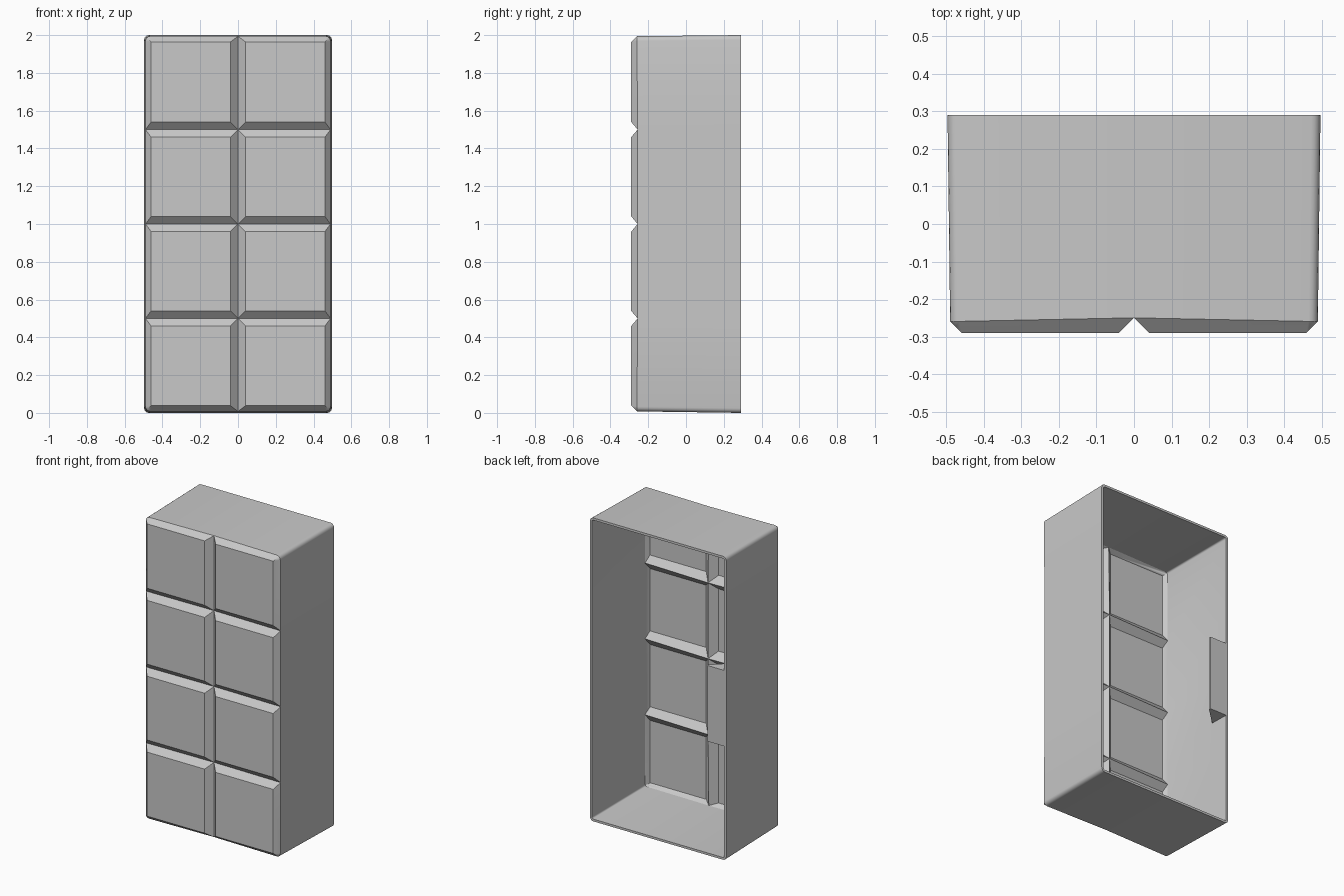
import bpy, bmesh

cube = bpy.data.objects.get("Cube")
if cube:
    bpy.data.objects.remove(cube, do_unlink=True)

FRONT, BACK = -0.29, 0.29
WALL = 0.015
HALF_X, HALF_BACK = 0.49, 0.497
LOW, HIGH = 0.008, 1.994

grey = bpy.data.materials.new("plain_grey")
grey.use_nodes = True
grey.diffuse_color = (0.58, 0.58, 0.58, 1)
grey.node_tree.nodes["Principled BSDF"].inputs["Base Color"].default_value = grey.diffuse_color


def finish(bm, name):
    bmesh.ops.recalc_face_normals(bm, faces=bm.faces)
    mesh = bpy.data.meshes.new(name)
    bm.to_mesh(mesh)
    bm.free()
    mesh.materials.append(grey)
    obj = bpy.data.objects.new(name, mesh)
    bpy.context.collection.objects.link(obj)
    bpy.ops.object.select_all(action='DESELECT')
    obj.select_set(True)
    bpy.context.view_layer.objects.active = obj
    return obj


def border_point(x, z):
    """Foot of a pad: grooves run slightly deeper than the outer rim."""
    side, end = abs(x) == HALF_X, z in (LOW, HIGH)
    y = -0.26 if side and end else -0.256 if side else -0.25
    return (x, y, z)


def add_pad(bm, x0, x1, z0, z1):
    """Raised panel with mitred sloping borders."""
    def inset(a, edge):
        return 0.03 if edge else 0.04
    ix0 = x0 + inset(x0, abs(x0) == HALF_X)
    ix1 = x1 - inset(x1, abs(x1) == HALF_X)
    iz0 = z0 + inset(z0, z0 == LOW)
    iz1 = z1 - inset(z1, z1 == HIGH)
    outer = [bm.verts.new(border_point(x, z))
             for x, z in ((x0, z0), (x1, z0), (x1, z1), (x0, z1))]
    inner = [bm.verts.new((x, FRONT, z))
             for x, z in ((ix0, iz0), (ix1, iz0), (ix1, iz1), (ix0, iz1))]
    bm.faces.new(inner)
    for i in range(4):
        j = (i + 1) % 4
        bm.faces.new((outer[i], outer[j], inner[j], inner[i]))


# Hollow housing: panelled front, drafted walls, open back
bm = bmesh.new()
xs = (-HALF_X, 0, HALF_X)
zs = (LOW, 0.5, 1.0, 1.5, HIGH)
for x0, x1 in zip(xs, xs[1:]):
    for z0, z1 in zip(zs, zs[1:]):
        add_pad(bm, x0, x1, z0, z1)
bmesh.ops.remove_doubles(bm, verts=bm.verts, dist=0.0001)

border = [e for e in bm.edges if e.is_boundary]
walls = bmesh.ops.extrude_edge_only(bm, edges=border)["geom"]
for v in (g for g in walls if isinstance(g, bmesh.types.BMVert)):
    v.co.x *= HALF_BACK / HALF_X
    v.co.z = 1 + (v.co.z - 1) * 1.0 / (HIGH - 1) if v.co.z > 1 else 1 + (v.co.z - 1) / (1 - LOW)
    v.co.y = BACK

# Rounded long corners
corners = [e for e in bm.edges
           if abs(e.verts[0].co.y - e.verts[1].co.y) > 0.3
           and abs(e.verts[0].co.x) > 0.4 and abs(e.verts[0].co.z - 1) > 0.9]
bmesh.ops.bevel(bm, geom=corners, offset=0.025, segments=4, profile=0.5, affect='EDGES')
housing = finish(bm, "housing")

shell = housing.modifiers.new("wall", 'SOLIDIFY')
shell.thickness = WALL
shell.offset = -1
shell.use_even_offset = True
bpy.ops.object.modifier_apply(modifier=shell.name)
bpy.ops.object.shade_smooth_by_angle()

# Wedge-shaped grip tab on one inner wall, flush with the open back
profile = [(-0.49, BACK), (-0.36, BACK), (-0.36, BACK - WALL),
           (-0.475, 0.165), (-0.488, 0.165)]
bm = bmesh.new()
face = bm.faces.new([bm.verts.new((x, y, 0.75)) for x, y in profile])
top = bmesh.ops.extrude_face_region(bm, geom=[face])["geom"]
bmesh.ops.translate(bm, vec=(0, 0, 0.5),
                    verts=[g for g in top if isinstance(g, bmesh.types.BMVert)])
finish(bm, "grip_tab")
